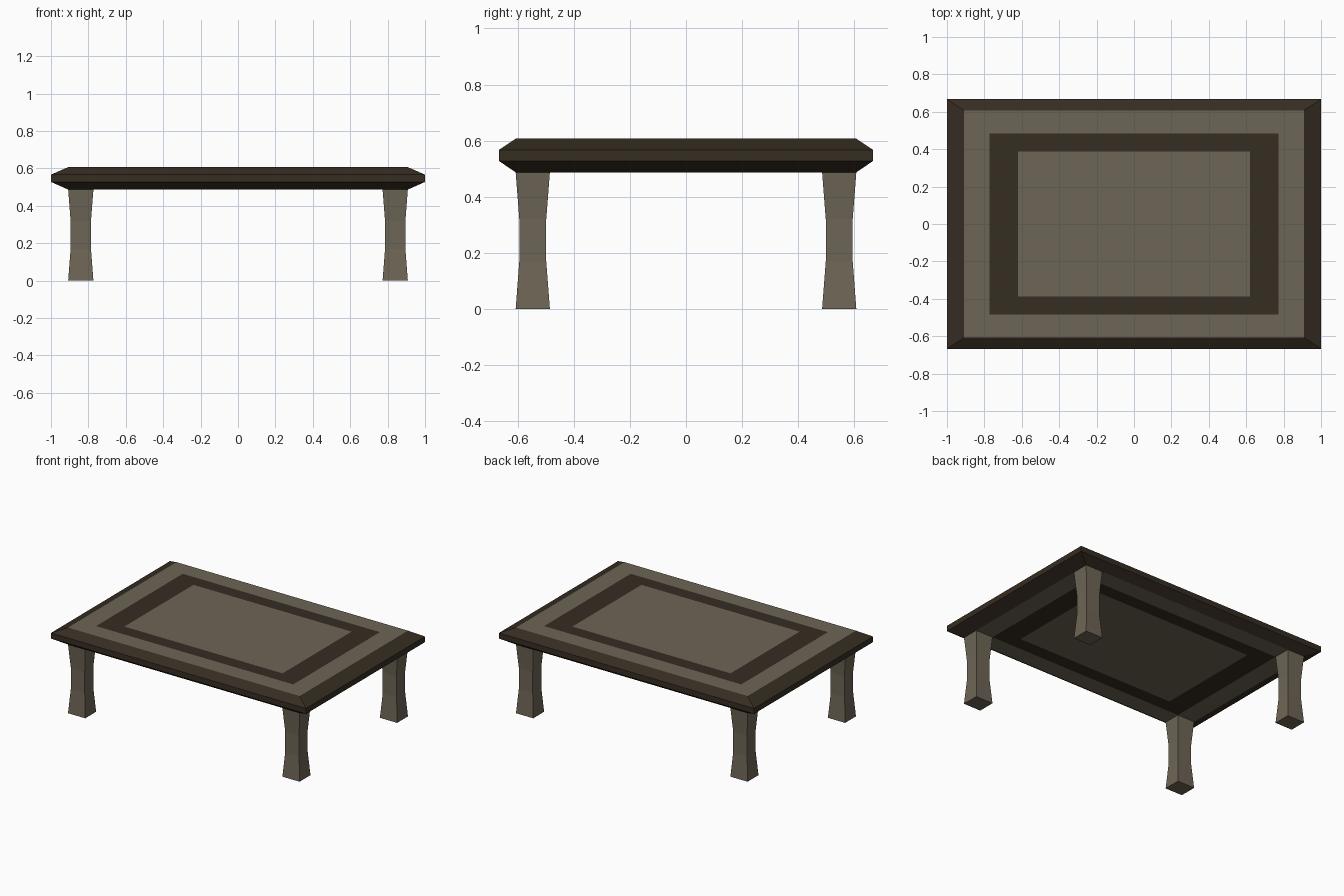
import bpy
import bmesh

if "Cube" in bpy.data.objects:
    bpy.data.objects.remove(bpy.data.objects["Cube"])


def material(name, rgb):
    mat = bpy.data.materials.new(name)
    mat.diffuse_color = (*rgb, 1)
    mat.use_nodes = True
    mat.node_tree.nodes["Principled BSDF"].inputs["Base Color"].default_value = mat.diffuse_color
    return mat


LIGHT = material("light_wood", (0.155, 0.130, 0.092))
DARK = material("dark_wood", (0.037, 0.026, 0.016))


def loft(name, rings, dark_bands=()):
    """Stack rectangles (x0, x1, y0, y1, z) into a closed flat-faced solid."""
    bm = bmesh.new()
    loops = [[bm.verts.new((x, y, z)) for x, y in ((x0, y0), (x1, y0), (x1, y1), (x0, y1))]
             for x0, x1, y0, y1, z in rings]
    bm.faces.new(loops[0][::-1])
    bm.faces.new(loops[-1])
    for band, (a, b) in enumerate(zip(loops, loops[1:])):
        for i in range(4):
            j = (i + 1) % 4
            face = bm.faces.new((a[i], a[j], b[j], b[i]))
            face.material_index = int(band in dark_bands)
    mesh = bpy.data.meshes.new(name)
    bm.to_mesh(mesh)
    bm.free()
    mesh.materials.append(LIGHT)
    mesh.materials.append(DARK)
    obj = bpy.data.objects.new(name, mesh)
    bpy.context.collection.objects.link(obj)
    return obj


# Tabletop: bevelled rim, with a dark inlay band on the top and underside
profile = [(0.62, 0.387, 0.487), (0.773, 0.485, 0.487), (0.908, 0.607, 0.487),
           (1.0, 0.667, 0.528), (1.0, 0.667, 0.567),
           (0.908, 0.607, 0.607), (0.773, 0.485, 0.607), (0.62, 0.387, 0.607)]
loft("tabletop", [(-x, x, -y, y, z) for x, y, z in profile], {0, 2, 3, 4, 6})

# Legs: waisted posts, one built and mirrored to all four corners
waist = [(0, 0.0), (0.013, 0.17), (0.013, 0.32), (0, 0.487)]
legs = loft("legs", [(0.773 + d, 0.908 - d, 0.485 + d, 0.607 - d, z) for d, z in waist])
mirror = legs.modifiers.new("four_corners", "MIRROR")
mirror.use_axis = (True, True, False)
